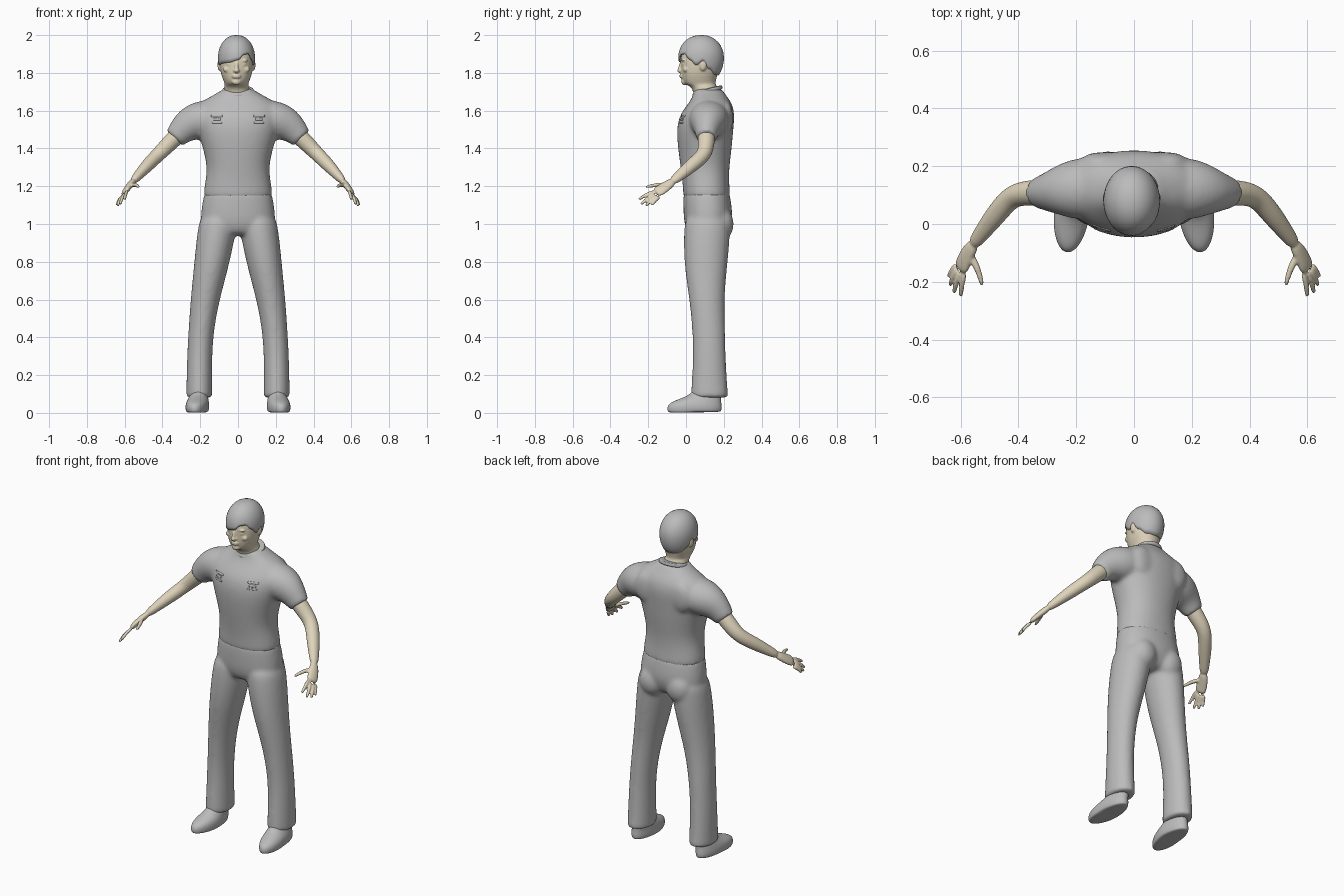
import bpy, bmesh, math
from mathutils import Vector, Matrix

if "Cube" in bpy.data.objects:
    bpy.data.objects.remove(bpy.data.objects["Cube"])


def material(name, rgb):
    m = bpy.data.materials.new(name)
    m.use_nodes = True
    m.diffuse_color = (*rgb, 1)
    m.node_tree.nodes["Principled BSDF"].inputs["Base Color"].default_value = (*rgb, 1)
    return m


CLOTH = material("grey cloth", (0.5, 0.5, 0.5))
SKIN = material("pale skin", (0.74, 0.66, 0.5))


def skin_rings(bm, rings):
    rows = [[bm.verts.new(p) for p in ring] for ring in rings]
    n = len(rows[0])
    for a, b in zip(rows, rows[1:]):
        for i in range(n):
            bm.faces.new((a[i], a[(i + 1) % n], b[(i + 1) % n], b[i]))
    bm.faces.new(rows[0][::-1])
    bm.faces.new(rows[-1])


def stack(bm, rings, s=1, n=20, power=1.0):
    """Level cross-sections: height, centre x, centre y, half width, half depth."""
    def bulge(c):
        return math.copysign(abs(c) ** power, c)
    turns = [2 * math.pi * i / n for i in range(n)]
    skin_rings(bm, [[(s * cx + rx * bulge(math.cos(t)), cy + ry * bulge(math.sin(t)), z)
                     for t in turns] for z, cx, cy, rx, ry in rings])


def limb(bm, path, s=1, across=(0, 1, 0), n=14):
    """Cross-sections square to a path: x, y, z, half width, half thickness."""
    pts = [Vector(p[:3]) for p in path]
    rings = []
    for i, (p, row) in enumerate(zip(pts, path)):
        t = (pts[min(i + 1, len(pts) - 1)] - pts[max(i - 1, 0)]).normalized()
        u = Vector(across)
        u = (u - t * u.dot(t)).normalized()
        v = t.cross(u)
        ring = []
        for k in range(n):
            a = 2 * math.pi * k / n
            q = p + u * row[3] * math.cos(a) + v * row[4] * math.sin(a)
            ring.append((s * q.x, q.y, q.z))
        rings.append(ring)
    skin_rings(bm, rings)


def ball(bm, centre, size):
    bmesh.ops.create_uvsphere(bm, u_segments=16, v_segments=10, radius=1,
                              matrix=Matrix.Translation(centre) @ Matrix.Diagonal((*size, 1)))


def finish(name, bm, mat, voxel=0, smooth=0, subdivide=2):
    bmesh.ops.recalc_face_normals(bm, faces=bm.faces)
    for f in bm.faces:
        f.smooth = True
    me = bpy.data.meshes.new(name)
    bm.to_mesh(me)
    bm.free()
    me.materials.append(mat)
    ob = bpy.data.objects.new(name, me)
    bpy.context.collection.objects.link(ob)
    if subdivide:
        ob.modifiers.new("round", "SUBSURF").levels = subdivide
        ob.modifiers["round"].render_levels = subdivide
    if voxel:
        r = ob.modifiers.new("merge", "REMESH")
        r.mode, r.voxel_size, r.use_smooth_shade = "VOXEL", voxel, True
    if smooth:
        m = ob.modifiers.new("soften", "SMOOTH")
        m.factor, m.iterations = 0.5, smooth
    return ob


# Shirt: torso and short sleeves merged into one skin
bm = bmesh.new()
stack(bm, [(1.13, 0, .11, .18, .122), (1.15, 0, .11, .186, .126), (1.22, 0, .105, .176, .124),
           (1.3, 0, .1, .164, .13), (1.4, 0, .1, .187, .144), (1.5, 0, .1, .218, .152),
           (1.58, 0, .112, .235, .148), (1.64, 0, .13, .215, .116), (1.685, 0, .125, .125, .085),
           (1.712, 0, .115, .083, .077), (1.716, 0, .115, .08, .074)], power=.9)
for s in (-1, 1):
    limb(bm, [(.06, .125, 1.56, .1, .1), (.18, .122, 1.555, .115, .108), (.245, .118, 1.535, .096, .1),
              (.29, .111, 1.505, .072, .08), (.328, .108, 1.462, .056, .063),
              (.334, .107, 1.455, .054, .061), (.336, .107, 1.453, .05, .056)], s)
    ball(bm, (s * .11, .215, 1.56), (.08, .035, .09))   # shoulder blades
shirt = finish("shirt", bm, CLOTH, .011, 8)

# Collar band
bm = bmesh.new()
stack(bm, [(1.69, 0, .113, .086, .08), (1.7, 0, .113, .088, .082), (1.715, 0, .115, .083, .077),
           (1.718, 0, .115, .078, .072)])
for v in bm.verts:
    v.co.z += (v.co.y - .115) * .25
finish("collar", bm, CLOTH)

# Trousers: hips, seat and two legs
bm = bmesh.new()
stack(bm, [(1.2, 0, .107, .172, .118), (1.14, 0, .11, .186, .126), (1.06, 0, .117, .199, .132),
           (1, 0, .114, .2, .125), (.95, 0, .11, .15, .1), (.94, 0, .11, .1, .07)], power=.9)
for s in (-1, 1):
    stack(bm, [(1.06, .1, .115, .095, .115), (.98, .11, .112, .103, .124), (.88, .125, .108, .1, .122),
               (.75, .146, .105, .091, .112), (.6, .174, .11, .078, .093), (.45, .194, .12, .068, .088),
               (.3, .204, .124, .067, .086), (.12, .205, .124, .069, .098),
               (.085, .205, .125, .07, .1), (.08, .205, .125, .067, .096)], s)
    ball(bm, (s * .09, .185, 1.0), (.08, .07, .09))     # seat
trousers = finish("trousers", bm, CLOTH, .011, 8)

# Shoes
for side, s in (("right", -1), ("left", 1)):
    bm = bmesh.new()
    stack(bm, [(0, .214, .045, .052, .135), (.006, .214, .045, .06, .144), (.03, .214, .045, .064, .147),
               (.055, .213, .05, .061, .138), (.078, .21, .082, .053, .105), (.1, .207, .105, .047, .08),
               (.14, .205, .115, .04, .065)], s)
    for v in bm.verts:
        v.co.x += s * .1 * (.05 - v.co.y) * (v.co.y < .05)
        if v.co.y > .03 and v.co.z < .01:
            v.co.z += .004
    finish(side + "_shoe", bm, CLOTH)

# Arms and hands
FINGERS = [((.585, -.165, 1.175), (.6, -.25, 1.13)), ((.598, -.162, 1.163), (.624, -.238, 1.105)),
           ((.609, -.152, 1.153), (.637, -.212, 1.096)), ((.614, -.138, 1.145), (.642, -.182, 1.1))]
SPREAD = (.5, .45, -.55)
for side, s in (("right", -1), ("left", 1)):
    bm = bmesh.new()
    limb(bm, [(.29, .109, 1.5, .048, .048), (.35, .108, 1.44, .046, .046), (.4, .104, 1.39, .042, .041),
              (.435, .085, 1.355, .04, .038), (.48, .03, 1.31, .039, .036), (.53, -.035, 1.255, .03, .026),
              (.56, -.075, 1.222, .024, .02)], s, SPREAD)
    limb(bm, [(.55, -.062, 1.232, .022, .019), (.575, -.1, 1.203, .031, .018), (.592, -.135, 1.18, .035, .016),
              (.602, -.16, 1.162, .032, .013)], s, SPREAD)
    for root, tip in FINGERS:
        a, b = Vector(root), Vector(tip)
        knuckle = a.lerp(b, .5) + Vector((.004, -.003, .004))
        limb(bm, [(*a, .011, .011), (*knuckle, .01, .01), (*a.lerp(b, .94), .009, .009), (*b, .007, .007)], s, n=8)
    limb(bm, [(.57, -.1, 1.208, .015, .014), (.543, -.15, 1.208, .013, .012),
              (.529, -.195, 1.2, .01, .01), (.525, -.215, 1.195, .007, .007)], s, n=8)
    finish(side + "_arm", bm, SKIN, .005, 3)

# Head, neck and facial features
X = -.008
bm = bmesh.new()
stack(bm, [(1.64, 0, .115, .075, .065), (1.7, X / 2, .105, .069, .066), (1.728, X, .095, .067, .07),
           (1.738, X, .078, .062, .08), (1.75, X, .07, .066, .087), (1.785, X, .07, .081, .096),
           (1.83, X, .076, .09, .104), (1.88, X, .08, .091, .11), (1.93, X, .08, .08, .1),
           (1.97, X, .08, .055, .07), (1.98, X, .08, .03, .04)], power=.93)
ball(bm, (X, -.008, 1.753), (.026, .018, .018))         # chin
ball(bm, (X, -.03, 1.812), (.017, .018, .012))          # nose tip
limb(bm, [(X, -.022, 1.865, .008, .008), (X, -.03, 1.835, .01, .01), (X, -.036, 1.812, .012, .012)],
     across=(1, 0, 0), n=8)
for z in (1.778, 1.788):
    ball(bm, (X, -.025, z), (.024, .01, .006))          # lips
for s in (-1, 1):
    ball(bm, (X + s * .037, -.013, 1.866), (.026, .012, .007))   # brow
    ball(bm, (X + s * .036, -.012, 1.845), (.016, .009, .007))   # eyelid
    ball(bm, (X + s * .048, -.002, 1.818), (.024, .014, .016))   # cheek
    ball(bm, (X + s * .09, .09, 1.842), (.011, .02, .032))       # ear
finish("head", bm, SKIN, .005, 3, 1)

# Hair: a dome with a swept fringe; hairline given by angle from the front
HAIRLINE = [(-180, 1.785), (-140, 1.79), (-112, 1.82), (-95, 1.865), (-78, 1.84), (-55, 1.85), (-25, 1.855),
            (5, 1.868), (25, 1.9), (42, 1.905), (60, 1.87), (78, 1.84), (95, 1.865), (112, 1.82),
            (140, 1.79), (180, 1.785)]


def hairline(deg):
    for (a, za), (b, zb) in zip(HAIRLINE, HAIRLINE[1:]):
        if a <= deg <= b:
            k = (deg - a) / (b - a)
            return za + (zb - za) * k * k * (3 - 2 * k)


bm = bmesh.new()
rings = []
for j in range(13):
    ring = []
    for i in range(72):
        deg = -180 + i * 5
        t = math.radians(deg)
        low = (hairline(deg) - 1.88) / .14
        phi = math.asin(low) + (math.pi / 2 - .04 - math.asin(low)) * j / 12
        height = .12 if phi > 0 else .14
        wide = math.cos(phi) ** .9
        ring.append((X + .098 * wide * math.sin(t), .08 - .121 * wide * math.cos(t), 1.88 + height * math.sin(phi)))
    rings.append(ring)
skin_rings(bm, rings)
bm.faces.ensure_lookup_table()
bmesh.ops.delete(bm, geom=[bm.faces[-2]], context="FACES_ONLY")
hair = finish("hair", bm, CLOTH, subdivide=0)
shell = hair.modifiers.new("thickness", "SOLIDIFY")
shell.thickness, shell.offset = .008, -1

# Chest flaps: thin plates laid on the shirt
for side, s in (("right", -1), ("left", 1)):
    for part, z, w, h in (("upper", 1.572, .03, .005), ("middle", 1.555, .018, .006), ("lower", 1.537, .026, .004)):
        bm = bmesh.new()
        place = Matrix.Translation((s * .112, -.2, z)) @ Matrix.Rotation(math.pi / 2, 4, "X")
        bmesh.ops.create_grid(bm, x_segments=8, y_segments=2, size=1,
                              matrix=place @ Matrix.Diagonal((w, h, 1, 1)))
        plate = finish(f"{side}_{part}_chest_flap", bm, CLOTH, subdivide=0)
        wrap = plate.modifiers.new("lay on shirt", "SHRINKWRAP")
        wrap.target, wrap.wrap_method, wrap.offset = shirt, "PROJECT", .003
        wrap.use_project_y, wrap.use_positive_direction, wrap.use_negative_direction = True, True, True
        plate.modifiers.new("thickness", "SOLIDIFY").thickness = .005
